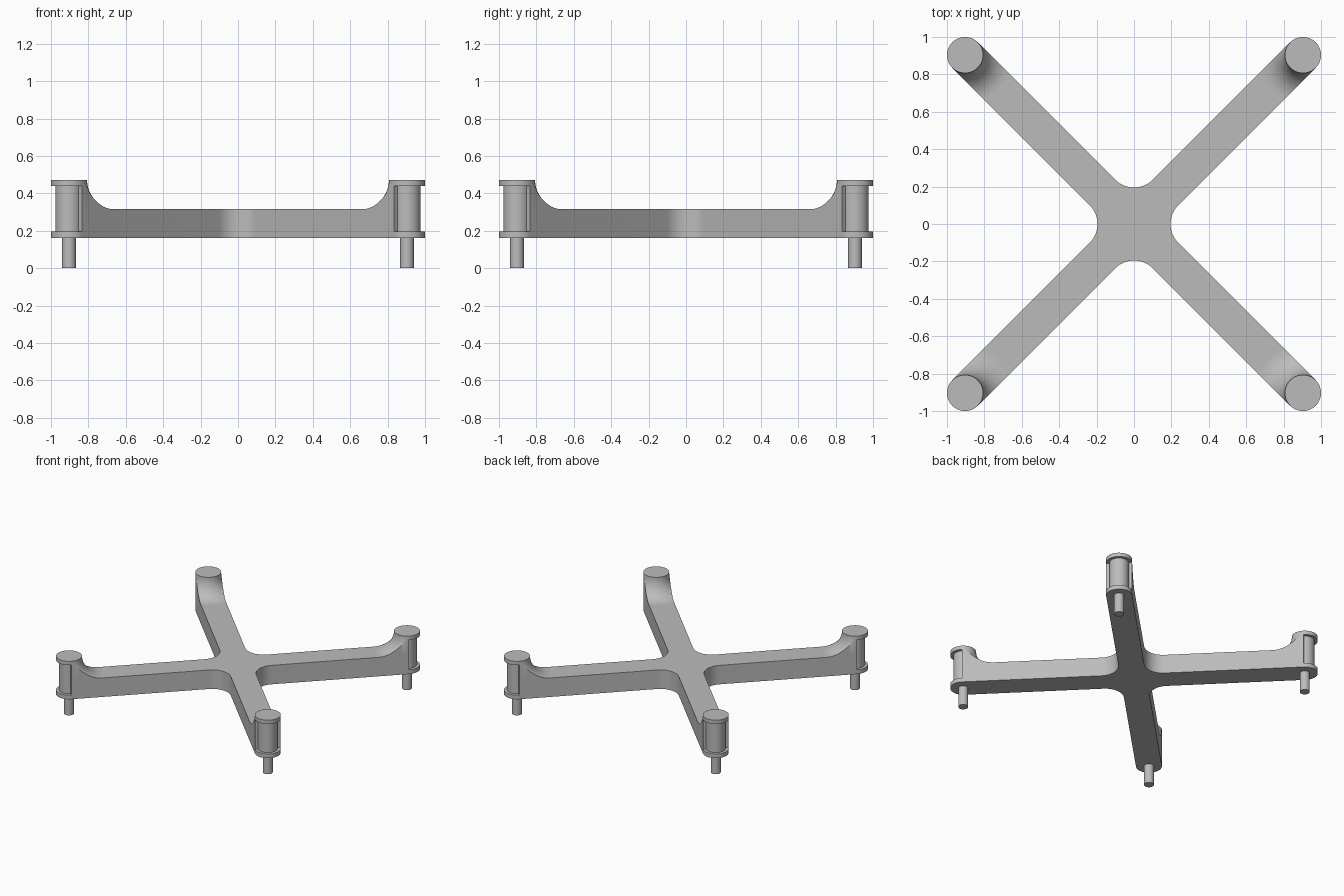
import bpy, bmesh
from math import sin, cos, pi, sqrt, radians
from mathutils import Matrix, Vector

if "Cube" in bpy.data.objects:
    bpy.data.objects.remove(bpy.data.objects["Cube"])

H = 0.0965               # half width of an arm, and radius of the end caps
POST = 0.9035            # post position along x and y
REACH = POST * sqrt(2)   # post distance along the arm
BASE, DECK, TOP = 0.16, 0.316, 0.472
VALLEY = 0.195           # closest point of the frame outline to the centre

grey = bpy.data.materials.new("plain grey")
grey.use_nodes = True
color = (0.5, 0.5, 0.5, 1)
grey.diffuse_color = color
grey.node_tree.nodes["Principled BSDF"].inputs["Base Color"].default_value = color


def finish(name, bm):
    bmesh.ops.remove_doubles(bm, verts=bm.verts, dist=1e-5)
    bmesh.ops.recalc_face_normals(bm, faces=bm.faces)
    mesh = bpy.data.meshes.new(name)
    bm.to_mesh(mesh)
    bm.free()
    mesh.materials.append(grey)
    obj = bpy.data.objects.new(name, mesh)
    bpy.context.collection.objects.link(obj)
    bpy.ops.object.select_all(action="DESELECT")
    obj.select_set(True)
    bpy.context.view_layer.objects.active = obj
    bpy.ops.object.shade_smooth_by_angle(angle=radians(35))
    return obj


def cylinder(name, x, y, z0, z1, radius, sides=48):
    bm = bmesh.new()
    bmesh.ops.create_cone(bm, cap_ends=True, segments=sides, radius1=radius, radius2=radius,
                          depth=z1 - z0, matrix=Matrix.Translation((x, y, (z0 + z1) / 2)))
    return finish(name, bm)


# Cross frame: one rounded valley and one arm end, repeated four times
def cross_frame():
    fillet = (VALLEY - H * sqrt(2)) / (sqrt(2) - 1)
    steps = 16
    quarter = []
    for i in range(steps + 1):
        a = radians(225 + 90 * i / steps)
        quarter.append(Vector((fillet * cos(a), VALLEY + fillet + fillet * sin(a), BASE)))
    for w in (H, -H):
        quarter.append(Vector((REACH - w, REACH + w, 0)) / sqrt(2) + Vector((0, 0, BASE)))
    bm = bmesh.new()
    outline = [bm.verts.new(Matrix.Rotation(-k * pi / 2, 3, "Z") @ p)
               for k in range(4) for p in quarter]
    face = bm.faces.new(outline)
    lifted = bmesh.ops.extrude_face_region(bm, geom=[face])["geom"]
    bmesh.ops.translate(bm, vec=(0, 0, DECK - BASE),
                        verts=[v for v in lifted if isinstance(v, bmesh.types.BMVert)])
    finish("cross_frame", bm)


# Rounded rise from the arm to the post, sweeping around the end cap
def arm_rise(name, angle):
    bend = TOP - DECK
    rows, cols = 16, 20
    rings = []
    for i in range(rows + 1):
        a = pi / 2 * i / rows
        rings.append((H + bend * (1 - sin(a)), TOP - bend * cos(a)))
    widths = [H * sin(pi * (j / cols - 0.5)) for j in range(cols + 1)]
    bm = bmesh.new()
    grid = [[bm.verts.new((REACH - sqrt(max(d * d - w * w, 0)), w, z)) for w in widths]
            for d, z in rings]
    grid.append([bm.verts.new((REACH, w, TOP - 0.004)) for w in widths])
    for a, b in zip(grid, grid[1:]):
        for j in range(cols):
            bm.faces.new((a[j], a[j + 1], b[j + 1], b[j]))
    # Side walls and end wall down to the deck
    rims = [[r[0] for r in grid], [r[-1] for r in grid], [grid[-1][0], grid[-1][-1]]]
    for rim in rims:
        feet = [bm.verts.new((v.co.x, v.co.y, DECK)) for v in rim]
        for k in range(len(rim) - 1):
            bm.faces.new((rim[k], rim[k + 1], feet[k + 1], feet[k]))
    bm.transform(Matrix.Rotation(angle, 4, "Z"))
    finish(name, bm)


cross_frame()
corners = [("back_left", 1, 1, 45), ("back_right", -1, 1, 135),
           ("front_right", -1, -1, 225), ("front_left", 1, -1, 315)]
for label, sx, sy, degrees in corners:
    x, y = sx * POST, sy * POST
    arm_rise(label + "_arm_rise", radians(degrees))
    cylinder(label + "_lower_flange", x, y, BASE, 0.195, H)
    cylinder(label + "_post", x, y, 0.18, 0.45, 0.073)
    cylinder(label + "_upper_flange", x, y, 0.44, TOP, H)
    cylinder(label + "_pin", x, y, 0, 0.17, 0.037, 32)
